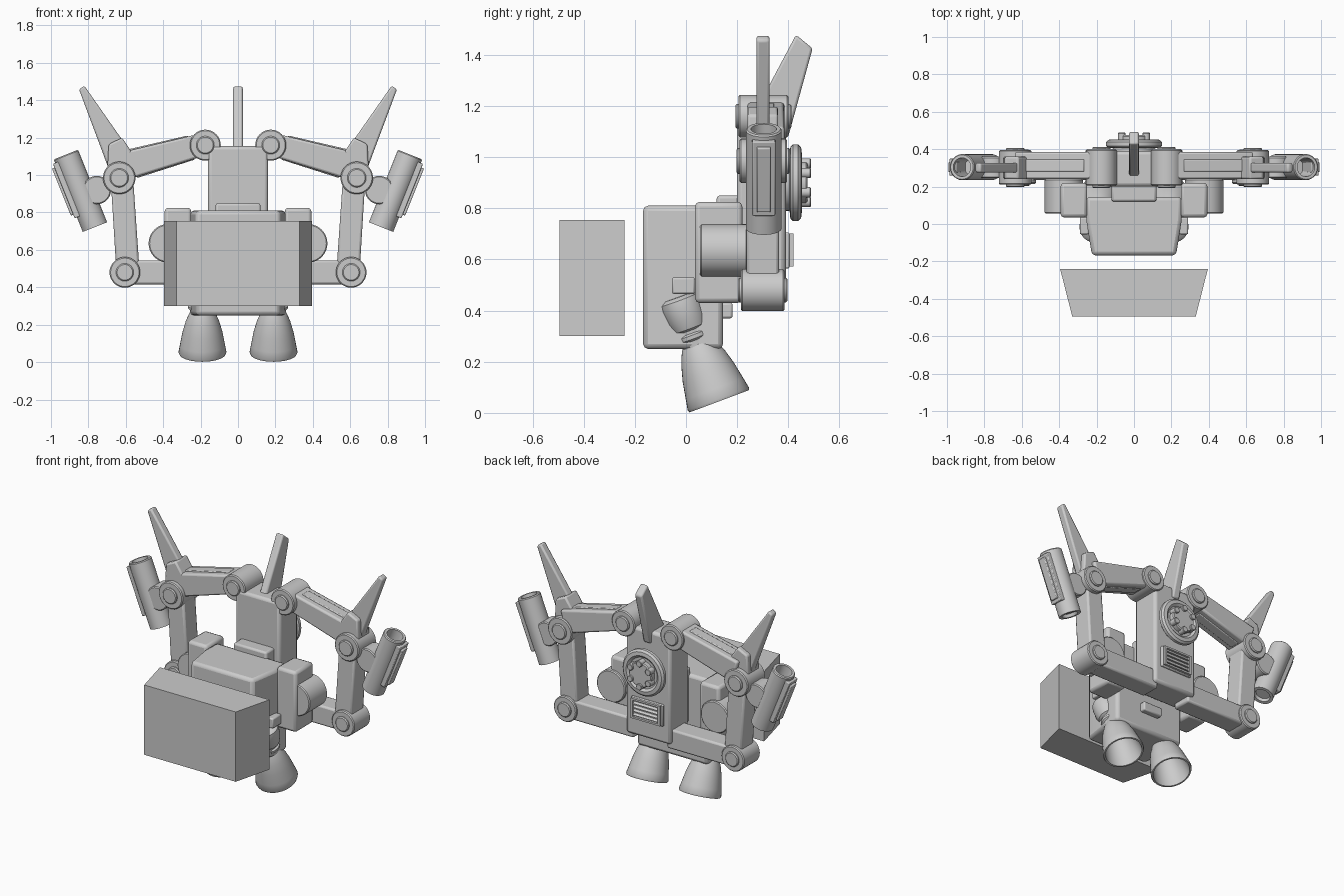
import bpy, bmesh, math
from mathutils import Vector

cube = bpy.data.objects.get("Cube")
if cube:
    bpy.data.objects.remove(cube, do_unlink=True)

grey = bpy.data.materials.new("light_grey")
grey.use_nodes = True
colour = (0.6, 0.6, 0.6, 1)
grey.diffuse_color = colour
grey.node_tree.nodes["Principled BSDF"].inputs["Base Color"].default_value = colour


def finish(name, bm, bevel=0.0, mirror=False):
    bmesh.ops.recalc_face_normals(bm, faces=bm.faces)
    mesh = bpy.data.meshes.new(name)
    bm.to_mesh(mesh)
    bm.free()
    mesh.materials.append(grey)
    mesh.shade_smooth()
    mesh.set_sharp_from_angle(angle=math.radians(35))
    ob = bpy.data.objects.new(name, mesh)
    bpy.context.collection.objects.link(ob)
    if bevel:
        mod = ob.modifiers.new("bevel", 'BEVEL')
        mod.width, mod.segments, mod.limit_method = bevel, 2, 'ANGLE'
    if mirror:
        ob.modifiers.new("mirror", 'MIRROR').use_mirror_merge = False
    return ob


def prism(name, pts, lo, hi, axis="y", bevel=0.0, mirror=False):
    """Extrude a flat outline along one world axis."""
    place = {"x": lambda a, b, c: (c, a, b), "y": lambda a, b, c: (a, c, b),
             "z": lambda a, b, c: (a, b, c)}[axis]
    bm = bmesh.new()
    ends = [[bm.verts.new(place(a, b, c)) for a, b in pts] for c in (lo, hi)]
    for ring in ends:
        bm.faces.new(ring)
    n = len(pts)
    for i in range(n):
        j = (i + 1) % n
        bm.faces.new((ends[0][i], ends[0][j], ends[1][j], ends[1][i]))
    return finish(name, bm, bevel, mirror)


def box(name, x, y, z, bevel=0.0, mirror=False):
    return prism(name, [(x[0], z[0]), (x[1], z[0]), (x[1], z[1]), (x[0], z[1])],
                 y[0], y[1], "y", bevel, mirror)


def beam(name, a, b, wa, wb, y, bevel=0.012):
    """Tapered bar between two points in the front plane."""
    a, b = Vector(a), Vector(b)
    d = (b - a).normalized()
    n = Vector((-d.y, d.x))
    return prism(name, [a + n * wa, b + n * wb, b - n * wb, a - n * wa],
                 y[0], y[1], "y", bevel, True)


def lathe(name, start, direction, profile, mirror=False, sides=40):
    """Revolve (distance, radius) pairs about an axis."""
    start, d = Vector(start), Vector(direction).normalized()
    u = d.orthogonal().normalized()
    v = d.cross(u)
    bm = bmesh.new()
    rings = []
    for t, r in profile:
        c = start + d * t
        if r == 0:
            rings.append([bm.verts.new(c)] * sides)
        else:
            angles = [math.tau * i / sides for i in range(sides)]
            rings.append([bm.verts.new(c + (u * math.cos(k) + v * math.sin(k)) * r)
                          for k in angles])
    for p, q in zip(rings, rings[1:]):
        for i in range(sides):
            j = (i + 1) % sides
            corners = list(dict.fromkeys((p[i], p[j], q[j], q[i])))
            if len(corners) > 2:
                bm.faces.new(corners)
    return finish(name, bm, 0, mirror)


def disc(name, x, z, r, y, mirror=True, e=0.006):
    return lathe(name, (x, y[0], z), (0, 1, 0),
                 [(0, 0), (0, r - e), (e, r), (y[1] - y[0] - e, r),
                  (y[1] - y[0], r - e), (y[1] - y[0], 0)], mirror)


# Floating front block
prism("front_block", [(-0.33, -0.495), (0.33, -0.495), (0.395, -0.24), (-0.395, -0.24)],
      0.30, 0.755, "z")

# Central body
prism("body", [(-0.225, -0.168), (0.225, -0.168), (0.255, 0.02), (0.255, 0.145),
               (-0.255, 0.145), (-0.255, 0.02)], 0.25, 0.81, "z", 0.02)
box("body_bridge", (-0.12, 0.12), (0.12, 0.24), (0.5, 0.85), 0.012)
box("body_latch", (-0.07, 0.07), (0.13, 0.182), (0.37, 0.43), 0.008)
box("side_pod", (0.25, 0.392), (0.035, 0.22), (0.43, 0.825), 0.018, True)
disc("side_drum", 0.375, 0.635, 0.103, (0.055, 0.24))

# Back column with vent and dial
box("back_column", (-0.16, 0.16), (0.2, 0.39), (0.45, 1.155), 0.018)
box("vent_panel", (-0.115, 0.115), (0.38, 0.405), (0.565, 0.705), 0.006)
for z in (0.572, 0.69):
    box("vent_frame_bar", (-0.105, 0.105), (0.4, 0.42), (z, z + 0.012))
box("vent_frame_side", (0.09, 0.105), (0.4, 0.42), (0.575, 0.7), 0, True)
for i in range(4):
    z = 0.593 + i * 0.025
    prism("vent_slat", [(0.4, z), (0.417, z), (0.4, z + 0.016)], -0.09, 0.09, "x")
lathe("dial", (0, 0.38, 0.9), (0, 1, 0),
      [(0, 0), (0, 0.11), (0.025, 0.11), (0.028, 0.14), (0.038, 0.15), (0.058, 0.15),
       (0.07, 0.138), (0.073, 0.115), (0.06, 0.1), (0.06, 0)])
disc("dial_cap", 0, 0.9, 0.082, (0.43, 0.475), False)
for i in range(6):
    a = math.tau * i / 6 + math.pi / 6
    disc("dial_bolt", 0.075 * math.cos(a), 0.9 + 0.075 * math.sin(a), 0.02,
         (0.44, 0.488), False, 0.003)

# Fins
prism("centre_fin", [(0.24, 1.12), (0.43, 1.478), (0.495, 1.425), (0.4, 1.08)],
      -0.026, 0.026, "x", 0.01)
prism("side_fin", [(0.822, 1.478), (0.85, 1.458), (0.69, 1.03), (0.55, 1.09)],
      0.275, 0.327, "y", 0.01, True)
prism("fin_bracket", [(0.62, 1.2), (0.692, 1.165), (0.7, 1.0), (0.57, 1.06), (0.566, 1.12)],
      0.24, 0.36, "y", 0.01, True)

# Arm bars
beam("upper_arm", (0.19, 1.163), (0.62, 1.045), 0.06, 0.075, (0.24, 0.385))
beam("upper_arm_rail", (0.25, 1.147), (0.56, 1.062), 0.067, 0.08, (0.28, 0.345), 0.005)
beam("forearm", (0.62, 0.97), (0.588, 0.48), 0.06, 0.062, (0.236, 0.364))
beam("lower_arm", (0.12, 0.48), (0.6, 0.48), 0.064, 0.064, (0.236, 0.37))

# Round joints with raised caps
for name, x, z, r, y0, y1 in (("shoulder", 0.175, 1.16, 0.083, 0.205, 0.4),
                              ("elbow", 0.635, 0.985, 0.087, 0.21, 0.395),
                              ("lower", 0.605, 0.48, 0.082, 0.215, 0.385)):
    disc(name + "_joint", x, z, r, (y0, y1))
    disc(name + "_joint_cap", x, z, r * 0.58, (y0 - 0.012, y1 + 0.012))

# Tilted tubes beside the elbows
disc("tube_mount", 0.755, 0.92, 0.076, (0.245, 0.36))
top, bottom = Vector((0.92, 0.304, 1.11)), Vector((0.765, 0.304, 0.722))
axis = bottom - top
length = axis.length
lathe("tube", top, axis,
      [(0.15, 0), (0.15, 0.045), (0, 0.05), (0, 0.065), (0.006, 0.07), (0.07, 0.07),
       (length, 0.07), (length, 0.05), (length - 0.02, 0.045), (length - 0.02, 0)], True)
out = Vector((-axis.z, 0, axis.x)).normalized()
for name, t0, t1, reach, half in (("tube_plate", 0.05, 0.8, 0.083, 0.045),
                                  ("tube_rail", 0.1, 0.75, 0.097, 0.027)):
    a, b = top + axis * t0, top + axis * t1
    pts = [a + out * 0.04, a + out * reach, b + out * reach, b + out * 0.04]
    prism(name, [(p.x, p.z) for p in pts], 0.304 - half, 0.304 + half, "y", 0.005, True)

# Thruster legs and hollow bells
lathe("thruster_leg", (0.212, -0.03, 0.455), (-0.06, 0.35, -0.936),
      [(0, 0), (0, 0.06), (0.012, 0.078), (0.035, 0.082), (0.09, 0.08), (0.13, 0.07),
       (0.138, 0.056), (0.15, 0.056), (0.157, 0.066), (0.172, 0.066), (0.18, 0.056),
       (0.21, 0.056), (0.21, 0)], True)
lathe("thruster_bell", (0.19, 0.045, 0.272), (0, 0.35, -0.936),
      [(0, 0), (0, 0.062), (0.012, 0.07), (0.06, 0.09), (0.12, 0.107), (0.19, 0.12),
       (0.232, 0.128), (0.242, 0.124), (0.242, 0.114), (0.19, 0.108), (0.1, 0.09),
       (0.04, 0.06), (0.04, 0)], True)
box("leg_peg", (0.24, 0.29), (-0.055, 0.035), (0.465, 0.53), 0.008, True)
